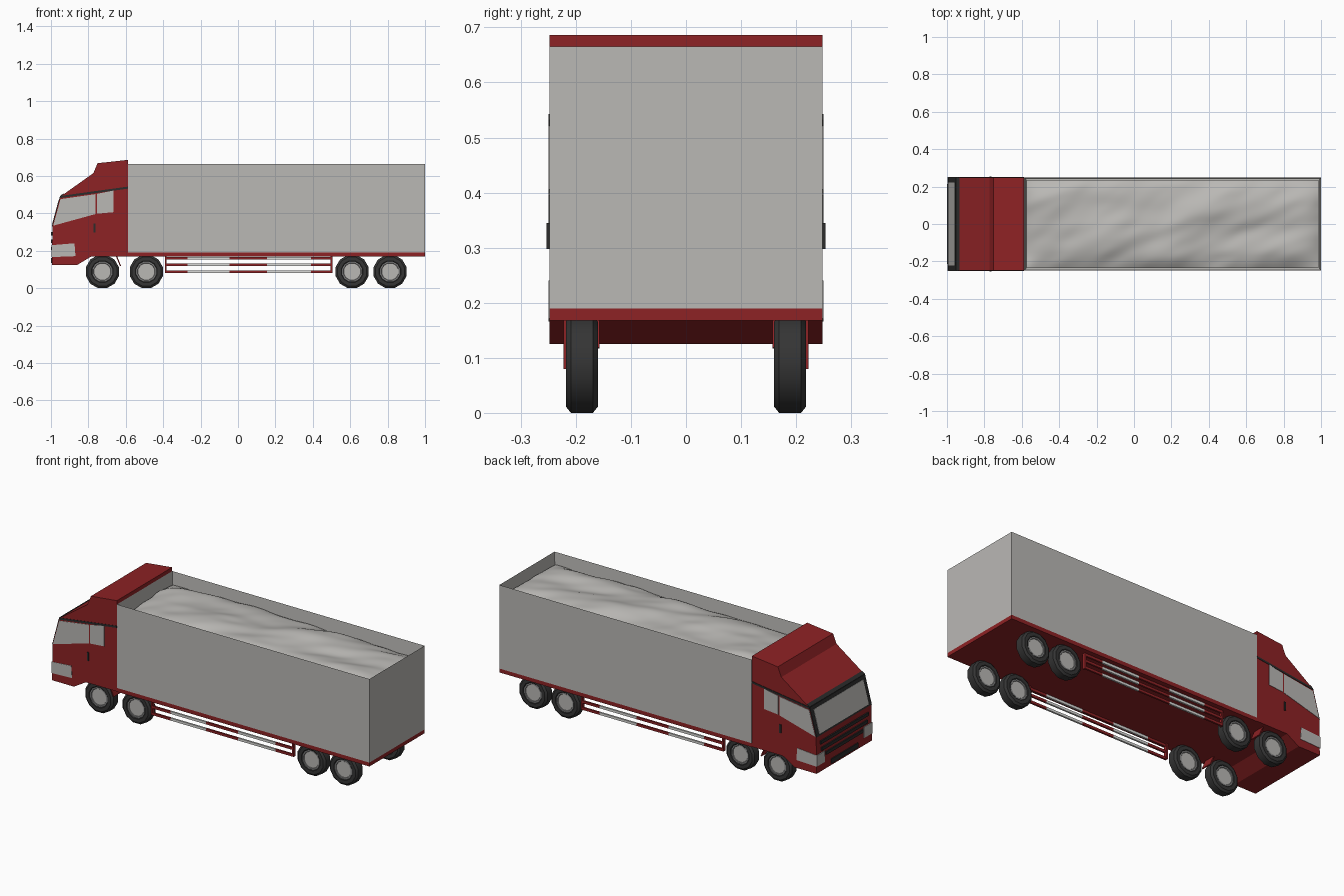
import bpy, bmesh, math
from mathutils import Vector, noise

if "Cube" in bpy.data.objects:
    bpy.data.objects.remove(bpy.data.objects["Cube"])


def material(name, r, g, b):
    m = bpy.data.materials.new(name)
    m.diffuse_color = (r, g, b, 1)
    m.use_nodes = True
    m.node_tree.nodes["Principled BSDF"].inputs["Base Color"].default_value = m.diffuse_color
    return m


RED = material("red paint", 0.27, 0.016, 0.018)
GREY = material("light grey", 0.49, 0.48, 0.46)
BLACK = material("black trim", 0.025, 0.025, 0.025)
TYRE = material("tyre rubber", 0.035, 0.035, 0.035)
RIM = material("rim grey", 0.25, 0.25, 0.25)
WHITE = material("reflector white", 0.7, 0.7, 0.68)


def finish(name, bm, mats):
    bmesh.ops.recalc_face_normals(bm, faces=bm.faces)
    me = bpy.data.meshes.new(name)
    bm.to_mesh(me)
    bm.free()
    for m in mats:
        me.materials.append(m)
    ob = bpy.data.objects.new(name, me)
    bpy.context.collection.objects.link(ob)
    return ob


def smooth(ob, angle):
    bpy.ops.object.select_all(action='DESELECT')
    ob.select_set(True)
    bpy.context.view_layer.objects.active = ob
    bpy.ops.object.shade_smooth_by_angle(angle=math.radians(angle))


def prism(name, pts, y0, y1, mat):
    """Extrude an x-z outline from y0 to y1."""
    bm = bmesh.new()
    a = [bm.verts.new((x, y0, z)) for x, z in pts]
    b = [bm.verts.new((x, y1, z)) for x, z in pts]
    n = len(pts)
    bm.faces.new(a)
    bm.faces.new(b[::-1])
    for i in range(n):
        j = (i + 1) % n
        bm.faces.new((a[i], b[i], b[j], a[j]))
    return finish(name, bm, [mat])


def box(name, x0, x1, y0, y1, z0, z1, mat):
    return prism(name, [(x0, z0), (x1, z0), (x1, z1), (x0, z1)], y0, y1, mat)


def strip(name, p, q, t0, t1, y0, y1, mat):
    """Slanted plate along p-q, between offsets t0 and t1 to the left of p-q."""
    d = (Vector(q) - Vector(p)).normalized()
    n = Vector((-d.y, d.x))
    p, q = Vector(p), Vector(q)
    return prism(name, [tuple(v) for v in (p + n * t0, q + n * t0, q + n * t1, p + n * t1)],
                 y0, y1, mat)


W = 0.248

# Cab body
prism("cab_body", [(-0.995, 0.125), (-0.858, 0.125), (-0.783, 0.17), (-0.588, 0.17),
                   (-0.588, 0.686), (-0.751, 0.668), (-0.773, 0.615), (-0.949, 0.49),
                   (-0.992, 0.33)], -W, W, RED)

# Windscreen with black surround and top visor strip
low, top = Vector((-0.992, 0.33)), Vector((-0.949, 0.49))
strip("windscreen_frame", low, top, -0.001, 0.003, -W, W, BLACK)
strip("windscreen", low.lerp(top, 0.06), low.lerp(top, 0.88), 0.0, 0.005, -0.222, 0.222, GREY)
strip("visor_strip", top, (-0.932, 0.502), -0.002, 0.004, -W, W, BLACK)

# Grille slats, lower intake and front lamps
for i, (z, hw) in enumerate([(0.29, 0.215), (0.25, 0.205), (0.212, 0.165)]):
    box(f"grille_slat_{i}", -1.0, -0.985, -hw, hw, z - 0.009, z + 0.009, BLACK)
box("lower_intake", -1.0, -0.99, -0.12, 0.12, 0.135, 0.162, BLACK)

for s, side in ((-1, "right"), (1, "left")):
    inner, outer = s * (W - 0.002), s * (W + 0.002)
    # Side windows
    prism("front_window_" + side, [(-0.988, 0.334), (-0.762, 0.396), (-0.762, 0.503),
                                   (-0.949, 0.476)], inner, outer, GREY)
    prism("rear_window_" + side, [(-0.755, 0.398), (-0.666, 0.406), (-0.666, 0.522),
                                  (-0.755, 0.504)], inner, outer, GREY)
    # Dark stripe under the roof
    strip("roof_stripe_" + side, (-0.95, 0.487), (-0.588, 0.537), -0.005, 0.006,
          inner, outer, BLACK)
    # Wrap-around headlamp
    prism("headlamp_side_" + side, [(-0.997, 0.166), (-0.869, 0.171), (-0.874, 0.24),
                                    (-0.996, 0.23)], inner, outer, GREY)
    box("headlamp_front_" + side, -0.998, -0.99, s * 0.175, outer, 0.167, 0.229, GREY)
    # Door handle
    box("door_handle_" + side, -0.773, -0.762, inner, s * (W + 0.005), 0.298, 0.345, BLACK)
    # Mud flap behind the steering wheel
    strip("mud_flap_" + side, (-0.65, 0.172), (-0.628, 0.118), -0.003, 0.003,
          s * 0.157, s * 0.222, RED)

# Trailer floor frame
box("trailer_floor", -0.588, 1.0, -W, W, 0.168, 0.19, RED)

# Open-topped trailer box: inset the top and push it down
bm = bmesh.new()
bmesh.ops.create_cube(bm, size=1)
for v in bm.verts:
    v.co = (0.2065 + v.co.x * 1.587, v.co.y * 2 * W, 0.4275 + v.co.z * 0.475)
lid = max(bm.faces, key=lambda f: f.calc_center_median().z)
bmesh.ops.inset_region(bm, faces=[lid], thickness=0.012)
for v in lid.verts:
    v.co.z = 0.53
finish("trailer_box", bm, [GREY])

# Heaped load inside the box
bm = bmesh.new()
bmesh.ops.create_grid(bm, x_segments=90, y_segments=28, size=1)
for v in bm.verts:
    u, w = v.co.x, v.co.y
    x, y = 0.2065 + u * 0.781, w * 0.236
    edge = (1 - w ** 4) * (1 - abs(u) ** 12)
    n = noise.noise(Vector((x * 3.2 - y * 3, y * 6, 1.7)))
    n2 = noise.noise(Vector((x * 8 - y * 8, y * 11, 5.2)))
    v.co = (x, y, min(0.662, 0.597 + 0.036 * edge + 0.022 * n + 0.007 * n2))
load = finish("load_heap", bm, [GREY])
if sum(p.normal.z for p in load.data.polygons) < 0:
    load.data.flip_normals()
smooth(load, 60)

# Side guards: striped rails with end posts
stops = [-0.39, -0.27, -0.045, 0.155, 0.39, 0.505]
for s, side in ((-1, "right"), (1, "left")):
    y0, y1 = s * 0.212, s * 0.222
    for r, z in enumerate((0.16, 0.125, 0.087)):
        for k in range(5):
            box(f"guard_rail_{side}_{r}_{k}", stops[k], stops[k + 1], y0, y1,
                z - 0.007, z + 0.007, WHITE if k % 2 else RED)
    for k, x in enumerate((-0.386, 0.5)):
        box(f"guard_post_{side}_{k}", x - 0.005, x + 0.005, s * 0.205, y1, 0.08, 0.172, RED)


def wheel(name, x, y):
    """Twelve-sided lathe, same on both faces; material chosen by radius."""
    half = [(0.046, 0.023), (0.048, 0.026), (0.056, 0.026), (0.06, 0.029),
            (0.08, 0.029), (0.0915, 0.02)]
    prof = half + [(r, -h) for r, h in reversed(half)]
    bm = bmesh.new()
    N = 12
    rings = [[bm.verts.new((x + r * math.sin(2 * math.pi * (i + 0.5) / N), y + h,
                            0.0885 + r * math.cos(2 * math.pi * (i + 0.5) / N)))
              for i in range(N)] for r, h in prof]
    for a, b in zip(rings, rings[1:]):
        for i in range(N):
            j = (i + 1) % N
            bm.faces.new((a[i], a[j], b[j], b[i]))
    bm.faces.new(rings[0])
    bm.faces.new(rings[-1])
    for f in bm.faces:
        r = max(math.hypot(v.co.x - x, v.co.z - 0.0885) for v in f.verts)
        f.material_index = 1 if r < 0.047 else 2 if r < 0.057 else 0
    smooth(finish(name, bm, [TYRE, GREY, RIM]), 35)


# Four axles
for i, x in enumerate((-0.725, -0.49, 0.61, 0.813)):
    for s, side in ((-1, "right"), (1, "left")):
        wheel(f"wheel_{side}_{i}", x, s * 0.189)
